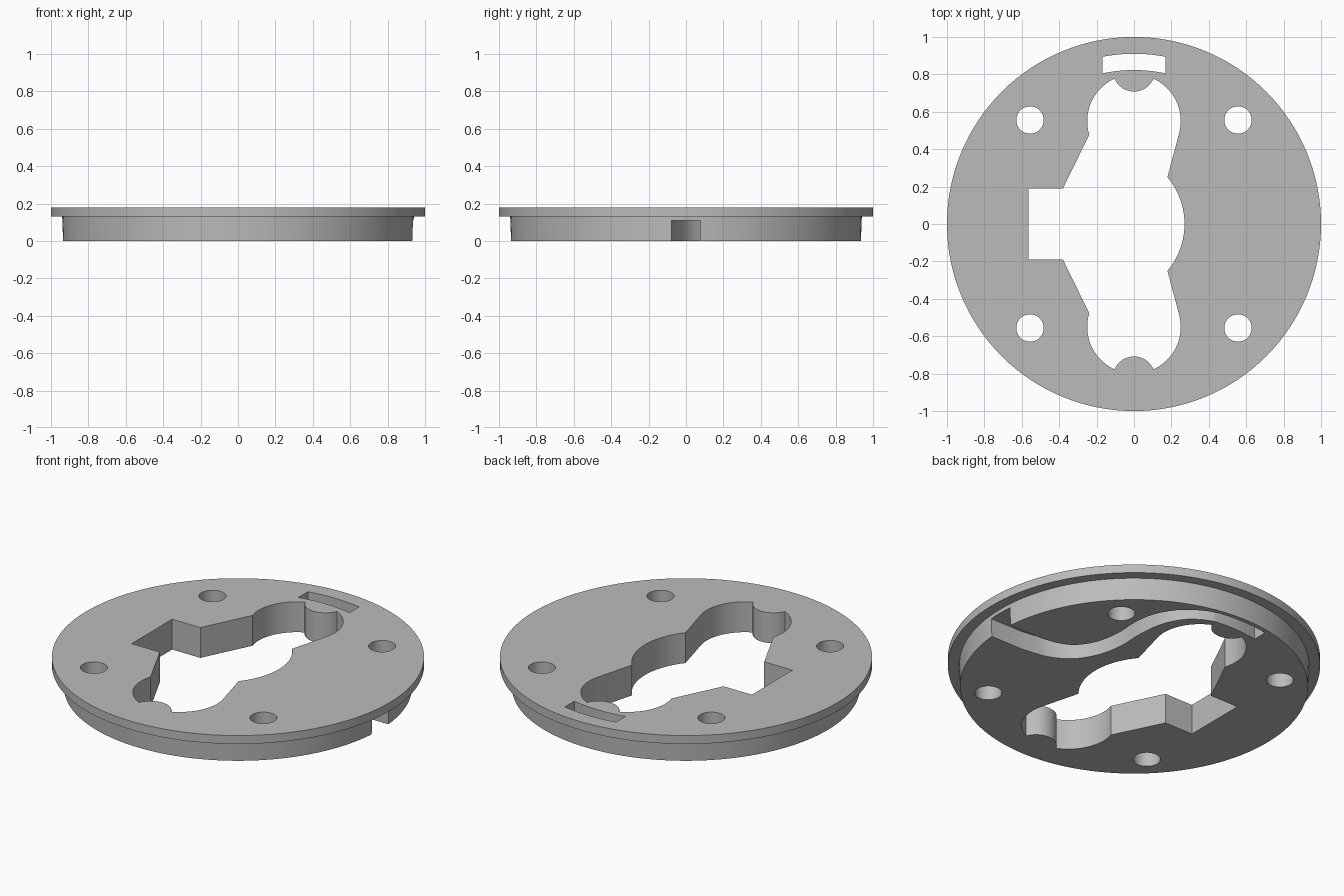
import bpy, bmesh
from math import sin, cos, radians, pi, asin, acos, degrees
from mathutils import Vector

cube = bpy.data.objects.get("Cube")
if cube:
    bpy.data.objects.remove(cube)

grey = bpy.data.materials.new("plain grey")
grey.use_nodes = True
grey.diffuse_color = (0.5, 0.5, 0.5, 1)
grey.node_tree.nodes["Principled BSDF"].inputs["Base Color"].default_value = (0.5, 0.5, 0.5, 1)


def arc(cx, cy, r, a0, a1, n=16):
    """Points along an arc, angles in degrees."""
    angles = [radians(a0 + (a1 - a0) * i / n) for i in range(n + 1)]
    return [(cx + r * cos(a), cy + r * sin(a)) for a in angles]


def smooth_path(points, n=6):
    """Catmull-Rom curve through the points."""
    p = [Vector(q) for q in points]
    p = [2 * p[0] - p[1]] + p + [2 * p[-1] - p[-2]]
    out = []
    for a, b, c, d in zip(p, p[1:], p[2:], p[3:]):
        for i in range(n):
            t = i / n
            q = 0.5 * (2 * b + (c - a) * t + (2 * a - 5 * b + 4 * c - d) * t**2
                       + (3 * b - a - 3 * c + d) * t**3)
            out.append(tuple(q))
    return out + [tuple(p[-2])]


def make_object(name, bm):
    bmesh.ops.recalc_face_normals(bm, faces=bm.faces)
    mesh = bpy.data.meshes.new(name)
    bm.to_mesh(mesh)
    bm.free()
    mesh.materials.append(grey)
    obj = bpy.data.objects.new(name, mesh)
    bpy.context.collection.objects.link(obj)
    return obj


def prism(name, outline, z0, z1):
    bm = bmesh.new()
    face = bm.faces.new([bm.verts.new((x, y, z0)) for x, y in outline])
    top = bmesh.ops.extrude_face_region(bm, geom=[face])["geom"]
    bmesh.ops.translate(bm, vec=(0, 0, z1 - z0),
                        verts=[v for v in top if isinstance(v, bmesh.types.BMVert)])
    return make_object(name, bm)


# Flanged disc: stacked rings joined by quads, capped at both ends
SIDES = 128
bm = bmesh.new()
rings = []
for r, z in [(0.935, 0), (0.94, 0.13), (1, 0.13), (1, 0.18)]:
    rings.append([bm.verts.new((x, y, z)) for x, y in arc(0, 0, r, 0, 360, SIDES)[:-1]])
for low, high in zip(rings, rings[1:]):
    for i in range(SIDES):
        j = (i + 1) % SIDES
        bm.faces.new((low[i], low[j], high[j], high[i]))
bm.faces.new(rings[0])
bm.faces.new(rings[-1])
disc = make_object("flanged_disc", bm)

# Central opening: half outline, mirrored front to back
LOBE_Y, LOBE_R, BUMP_Y, BUMP_R, BUMP_X = 0.55, 0.25, 0.82, 0.112, 0.104
meet = degrees(acos(BUMP_X / LOBE_R))
bump = degrees(asin(BUMP_X / BUMP_R))
half = arc(-0.12, 0, 0.39, 0, 40, 10)
half += arc(0, LOBE_Y, LOBE_R, -15, meet)
half += arc(0, BUMP_Y, BUMP_R, bump - 90, -90 - bump)[1:-1]
half += arc(0, LOBE_Y, LOBE_R, 180 - meet, 197)
half += [(-0.38, 0.19), (-0.565, 0.19)]
opening = half + [(x, -y) for x, y in reversed(half[1:])]
cutters = [prism("opening_cutter", opening, -0.1, 0.3)]

# Four screw holes
for sx in (-1, 1):
    for sy in (-1, 1):
        ring = arc(sx * 0.556, sy * 0.556, 0.073, 0, 360, 32)[:-1]
        cutters.append(prism("hole_cutter", ring, -0.1, 0.3))

# Curved slot at the back
SLOT_X, SLOT_IN, SLOT_OUT = 0.168, 0.823, 0.91
a_in, a_out = (degrees(acos(SLOT_X / r)) for r in (SLOT_IN, SLOT_OUT))
slot = arc(0, 0, SLOT_IN, a_in, 180 - a_in) + arc(0, 0, SLOT_OUT, 180 - a_out, a_out)
cutters.append(prism("slot_cutter", slot, -0.1, 0.3))

# Cable channel underneath, from the side notch to the slot
inner = smooth_path([(0.72, -0.078), (0.56, -0.05), (0.436, 0.027), (0.36, 0.16), (0.335, 0.3),
                     (0.338, 0.457), (0.314, 0.62), (0.235, 0.75), (0.1, 0.822), (0, 0.84)])
outer = smooth_path([(0.13, 0.895), (0.22, 0.875), (0.34, 0.79), (0.415, 0.67), (0.44, 0.53),
                     (0.435, 0.39), (0.46, 0.25), (0.52, 0.15), (0.6, 0.1), (0.71, 0.078)])
channel = [(1.1, -0.078)] + inner + outer + [(1.1, 0.078)]
cutters.append(prism("channel_cutter", channel, -0.1, 0.108))

# Cut, then remove the helpers
bpy.context.view_layer.objects.active = disc
for cutter in cutters:
    cutter.hide_render = True
    mod = disc.modifiers.new("cut", "BOOLEAN")
    mod.operation = "DIFFERENCE"
    mod.solver = "EXACT"
    mod.object = cutter
    bpy.ops.object.modifier_apply(modifier=mod.name)
    bpy.data.objects.remove(cutter)

for obj in bpy.context.selected_objects:
    obj.select_set(False)
disc.select_set(True)
bpy.ops.object.shade_smooth_by_angle(angle=radians(30))
